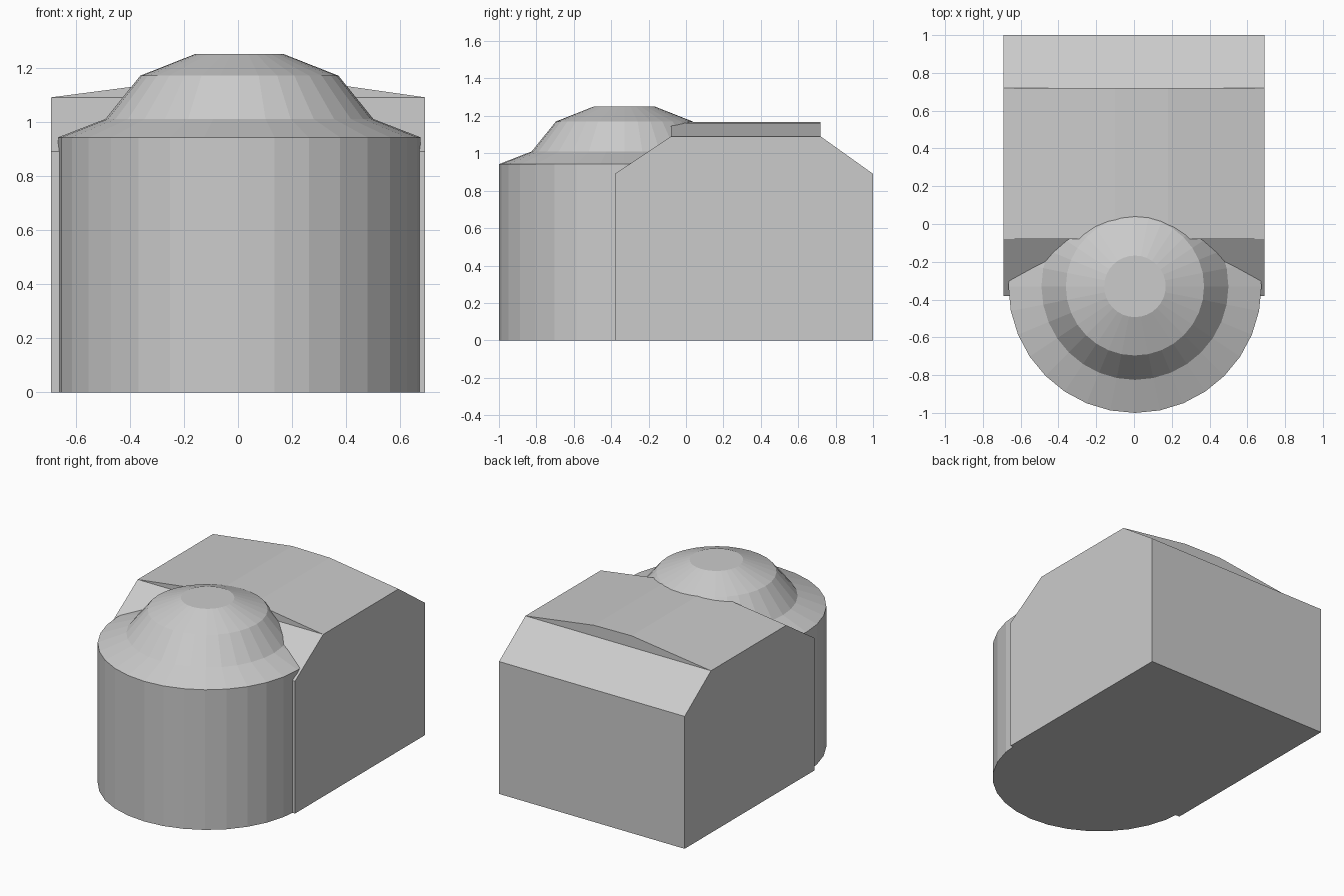
import bpy, bmesh, math

if "Cube" in bpy.data.objects:
    bpy.data.objects.remove(bpy.data.objects["Cube"])

grey = bpy.data.materials.new("plain grey")
grey.diffuse_color = (0.6, 0.6, 0.6, 1)
grey.use_nodes = True
grey.node_tree.nodes["Principled BSDF"].inputs["Base Color"].default_value = grey.diffuse_color


def finish(name, bm):
    bmesh.ops.recalc_face_normals(bm, faces=bm.faces[:])
    mesh = bpy.data.meshes.new(name)
    bm.to_mesh(mesh)
    bm.free()
    mesh.materials.append(grey)
    obj = bpy.data.objects.new(name, mesh)
    bpy.context.collection.objects.link(obj)
    return obj


def prism(name, start, end):
    """Closed solid between two matching outlines."""
    bm = bmesh.new()
    a = [bm.verts.new(p) for p in start]
    b = [bm.verts.new(p) for p in end]
    bm.faces.new(a)
    bm.faces.new(b)
    n = len(a)
    for i in range(n):
        j = (i + 1) % n
        bm.faces.new((a[i], a[j], b[j], b[i]))
    return finish(name, bm)


def lathe(name, profile, cx, cy, sides):
    """Flat-sided round solid from (radius, height) rings, capped at both ends."""
    bm = bmesh.new()
    rings = []
    for r, z in profile:
        rings.append([bm.verts.new((cx + r * math.sin(2 * math.pi * i / sides),
                                    cy - r * math.cos(2 * math.pi * i / sides), z))
                      for i in range(sides)])
    for lo, hi in zip(rings, rings[1:]):
        for i in range(sides):
            j = (i + 1) % sides
            bm.faces.new((lo[i], lo[j], hi[j], hi[i]))
    bm.faces.new(rings[0])
    bm.faces.new(rings[-1])
    return finish(name, bm)


# main block, sloped at the front and back of the top
side = [(-0.38, 0), (1, 0), (1, 0.89), (0.72, 1.09), (-0.08, 1.09), (-0.38, 0.89)]
prism("main_hall", [(-0.69, y, z) for y, z in side], [(0.69, y, z) for y, z in side])

# shallow arched roof
arch = [(-0.69, 1.09), (0.69, 1.09), (0.18, 1.163), (-0.10, 1.167)]
prism("arched_roof", [(x, -0.08, z) for x, z in arch], [(x, 0.72, z) for x, z in arch])

# round front with its stepped dome
lathe("round_tower", [(0.67, 0), (0.67, 0.942), (0.495, 1.01), (0.366, 1.17), (0.163, 1.25)],
      0.005, -0.33, 32)
